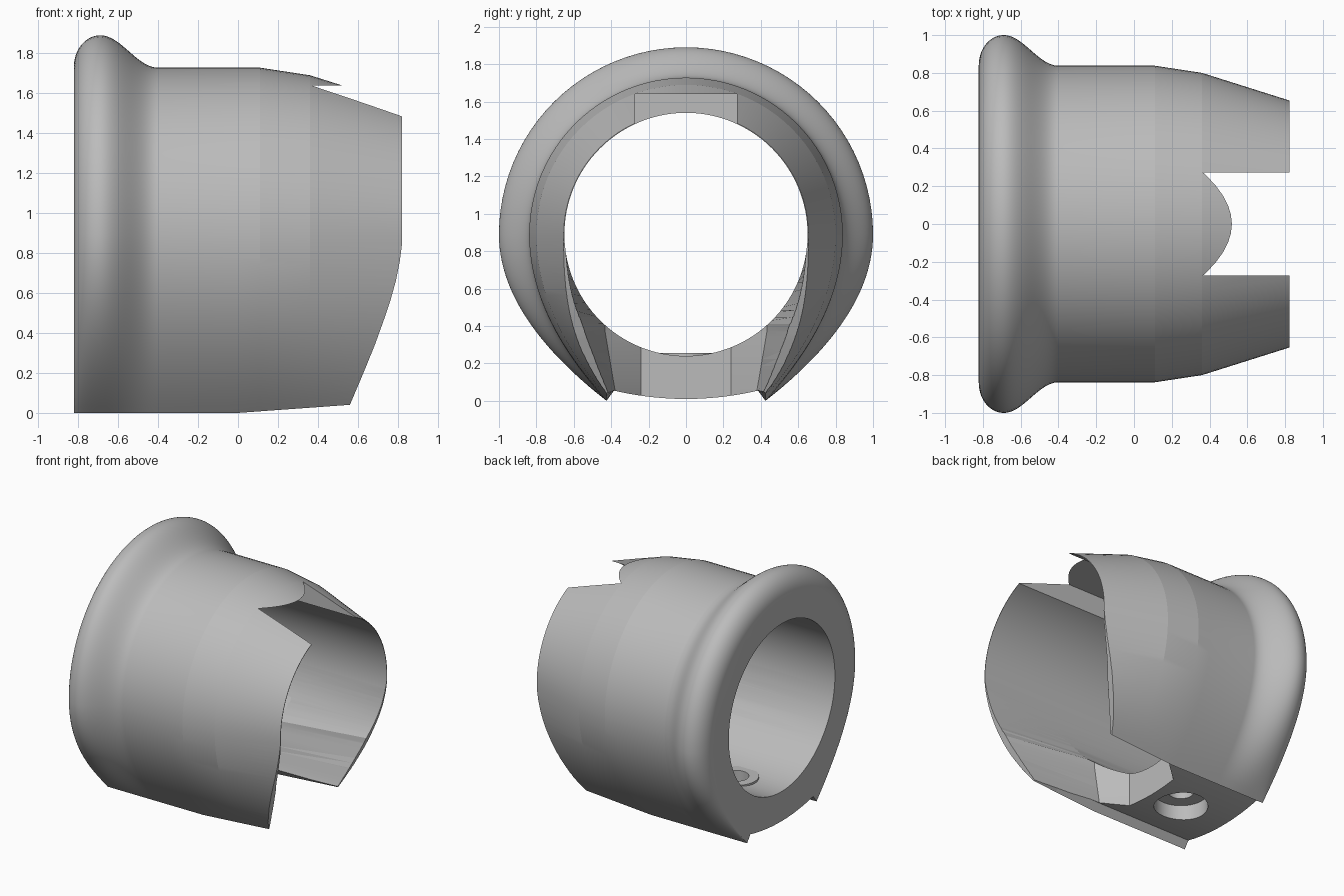
import bpy, bmesh
from math import sin, cos, pi, sqrt, radians
from mathutils import Matrix

if "Cube" in bpy.data.objects:
    bpy.data.objects.remove(bpy.data.objects["Cube"])

AXIS_Z, BORE, SCREW_X = 0.89, 0.65, -0.43


def make_object(name, bm):
    bmesh.ops.recalc_face_normals(bm, faces=bm.faces)
    mesh = bpy.data.meshes.new(name)
    bm.to_mesh(mesh)
    bm.free()
    obj = bpy.data.objects.new(name, mesh)
    bpy.context.collection.objects.link(obj)
    return obj


def loft(name, rings):
    """Closed solid skinned over rings with equal point counts."""
    bm = bmesh.new()
    loops = [[bm.verts.new(p) for p in ring] for ring in rings]
    n = len(loops[0])
    for a, b in zip(loops, loops[1:]):
        for i in range(n):
            j = (i + 1) % n
            bm.faces.new((a[i], a[j], b[j], b[i]))
    bm.faces.new(loops[0])
    bm.faces.new(loops[-1])
    return make_object(name, bm)


def cylinder(name, radius, start, end, axis="Z", segments=64):
    bm = bmesh.new()
    bmesh.ops.create_cone(bm, cap_ends=True, segments=segments, radius1=radius,
                          radius2=radius, depth=end - start)
    middle = (start + end) / 2
    if axis == "X":
        move = Matrix.Translation((middle, 0, AXIS_Z)) @ Matrix.Rotation(pi / 2, 4, "Y")
    else:
        move = Matrix.Translation((SCREW_X, 0, middle))
    bmesh.ops.transform(bm, matrix=move, verts=bm.verts)
    return make_object(name, bm)


def combine(target, tool, operation="DIFFERENCE"):
    tool.hide_render = True
    mod = target.modifiers.new("combine", "BOOLEAN")
    mod.operation = operation
    mod.solver = "EXACT"
    mod.object = tool
    bpy.context.view_layer.objects.active = target
    bpy.ops.object.modifier_apply(modifier=mod.name)
    bpy.data.objects.remove(tool)


def side(radius, lip_y, lip_z, steps=24):
    """Smooth curve from the widest point down to the bottom lip."""
    pts = []
    for i in range(1, steps + 1):
        t = i / steps
        pts.append((radius - (radius - lip_y) * t * t,
                    AXIS_Z * (1 - t) ** 2 + 0.9 * t * (1 - t) + lip_z * t * t))
    return pts


def section(x, radius):
    """Round top, sides sweeping in to two lips, shallow curved underside."""
    lip_z = max(0.0, 0.072 * x)
    flank = side(radius, 0.425, lip_z)
    pts = [(y, z) for y, z in reversed(flank)]
    for i in range(49):
        a = pi * i / 48
        pts.append((radius * cos(a), AXIS_Z + radius * sin(a)))
    pts += [(-y, z) for y, z in flank]
    for i in range(13):
        y = -0.385 + 0.77 * i / 12
        pts.append((y, 0.01 + lip_z * 0.5 + 0.3 * y * y))
    return [(x, y, z) for y, z in pts]


# Outer profile: rounded flange, concave neck, straight body, tapering nose
profile = []
for i in range(17):
    a = pi / 2 * i / 16
    profile.append((-0.69 - 0.132 * cos(a), 0.84 + 0.16 * sin(a)))
for i in range(1, 29):
    t = i / 28
    profile.append((-0.69 + 0.29 * t, 0.919 + 0.081 * cos(pi * t)))
profile += [(0, 0.838), (0.11, 0.838), (0.36, 0.8), (0.822, 0.654)]
body = loft("collar_body", [section(x, r) for x, r in profile])

# Through bore
combine(body, cylinder("bore_cutter", BORE, -2, 2, axis="X", segments=128))

# Bottom opening: flares off the screw block, then widens to thin side skirts
rim = side(0.645, 0.41, 0.0)
root = [(0.38 + 0.17 * (z - 0.06) if z < 0.41 else sqrt(0.645 ** 2 - (z - AXIS_Z) ** 2), z)
        for y, z in rim]
block = [(0.24, z) for y, z in rim]


def opening(x, half):
    half = half + [(half[-1][0], -0.1)]
    return [(x, y, z) for y, z in half] + [(x, -y, z) for y, z in reversed(half)]


combine(body, loft("opening_cutter", [opening(-0.16, block), opening(0.0, root),
                                      opening(0.83, rim)]))

# Swept lower edge of the skirts
edge = [(0.53, -0.2), (0.56, 0.04), (0.63, 0.205), (0.685, 0.34), (0.73, 0.465),
        (0.765, 0.57), (0.79, 0.66), (0.81, 0.76), (0.823, 0.86), (1.2, 0.86), (1.2, -0.2)]
combine(body, loft("skirt_cutter", [[(x, y, z) for x, z in edge] for y in (-2, 2)]))

# Top pocket, which runs back under the roof and leaves a thin curved lip
pocket = [(-0.16, 1.1), (1.2, 1.1), (1.2, 1.64), (-0.16, 1.64)]
combine(body, loft("pocket_cutter", [[(x, y, z) for x, z in pocket] for y in (-0.273, 0.273)]))

# Screw block: raised pad in the bore, through hole and counterbore below
combine(body, cylinder("pad", 0.16, 0.15, 0.256), "UNION")
combine(body, cylinder("hole_cutter", 0.09, -0.2, 0.5))
combine(body, cylinder("counterbore_cutter", 0.19, -0.2, 0.13))

# Material and shading
grey = bpy.data.materials.new("plain_grey")
grey.use_nodes = True
colour = (0.5, 0.5, 0.5, 1)
grey.diffuse_color = colour
grey.node_tree.nodes["Principled BSDF"].inputs["Base Color"].default_value = colour
body.data.materials.clear()
body.data.materials.append(grey)
for poly in body.data.polygons:
    poly.material_index = 0

bpy.ops.object.select_all(action="DESELECT")
body.select_set(True)
bpy.context.view_layer.objects.active = body
bpy.ops.object.shade_smooth_by_angle(angle=radians(8.3))
